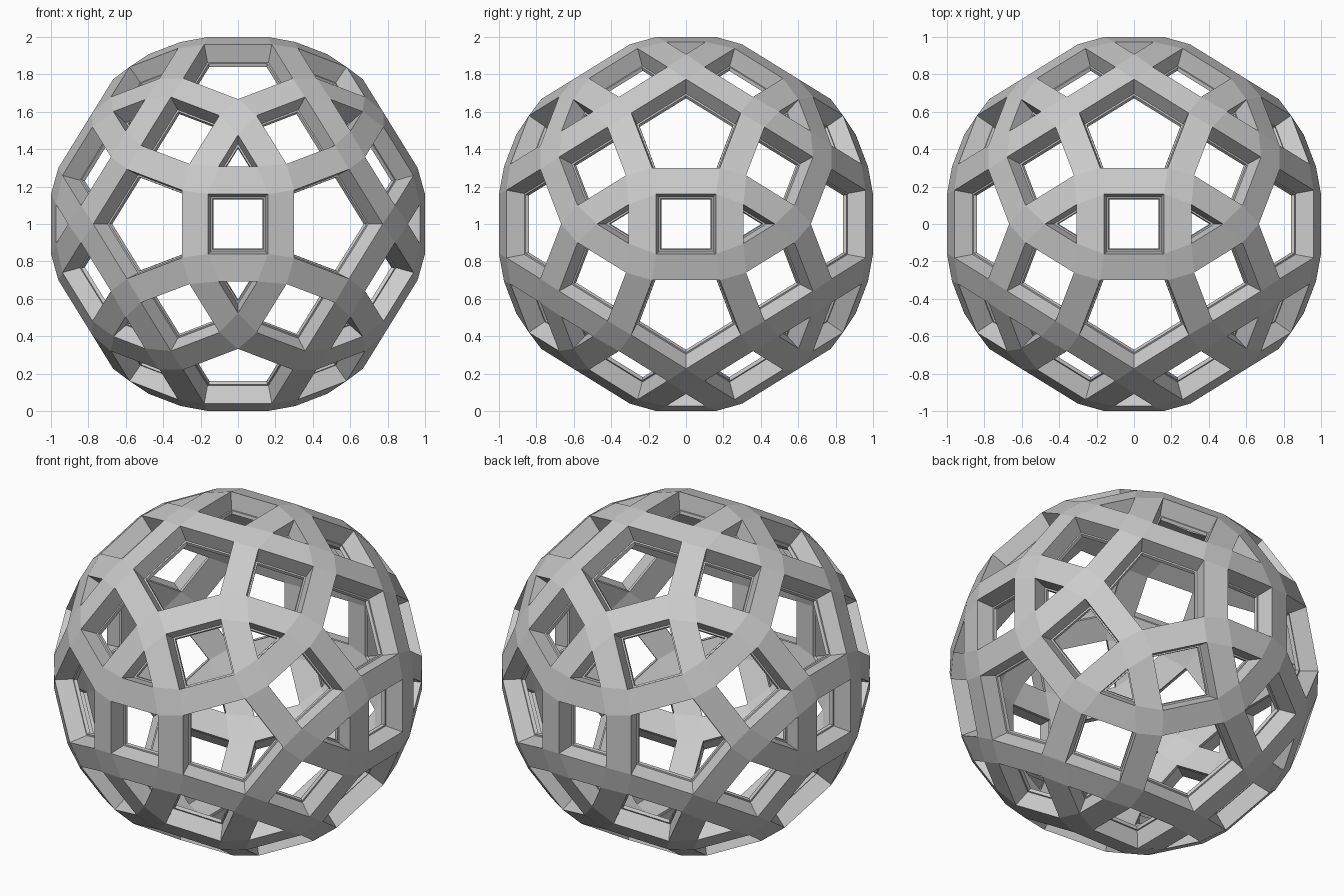
import bpy
import bmesh
from math import sqrt, atan2
from mathutils import Vector

cube = bpy.data.objects.get("Cube")
if cube:
    bpy.data.objects.remove(cube, do_unlink=True)

PHI = (1 + sqrt(5)) / 2
SCALE = 1 / PHI ** 3
BAR = 0.076      # half width of a bar, measured in each face
LIP = 0.086      # wider inset that forms the inner lip of each opening
# Rings from the outside in: (radial scale, inset)
RINGS = [(1.0, BAR), (0.9, BAR), (0.9, LIP), (0.88, LIP)]


def base_solid():
    """Solid of triangles, squares and pentagons, with face planes merged."""
    points = set()
    for seed in ((1, 1, PHI ** 3), (2 * PHI, PHI, PHI ** 2), (PHI ** 2, 0, 2 + PHI)):
        for shift in range(3):
            a, b, c = seed[shift:] + seed[:shift]
            for sx in (-1, 1):
                for sy in (-1, 1):
                    for sz in (-1, 1):
                        points.add((a * sx + 0.0, b * sy + 0.0, c * sz + 0.0))
    bm = bmesh.new()
    for p in sorted(points):
        bm.verts.new(Vector(p) * SCALE)
    bmesh.ops.convex_hull(bm, input=bm.verts[:])
    bmesh.ops.dissolve_limit(bm, angle_limit=0.02, verts=bm.verts[:], edges=bm.edges[:])
    bm.normal_update()
    return bm


def faces_around(v):
    """Faces meeting at a corner, sorted by angle around it."""
    axis = v.co.normalized()
    u = axis.orthogonal().normalized()
    w = axis.cross(u)

    def angle(f):
        d = f.calc_center_median() - v.co
        return atan2(d.dot(w), d.dot(u))
    return sorted(v.link_faces, key=angle)


def build_frame(solid):
    out = bmesh.new()
    corner = {}
    for f in solid.faces:
        centre = f.calc_center_median()
        e = f.edges[0]
        apothem = ((e.verts[0].co + e.verts[1].co) / 2 - centre).length
        for level, (scale, inset) in enumerate(RINGS):
            for v in f.verts:
                p = centre + (v.co - centre) * (1 - inset / apothem)
                corner[f, v, level] = out.verts.new(p * scale)

    # Walls and lips of the openings
    for f in solid.faces:
        for loop in f.loops:
            a, b = loop.vert, loop.link_loop_next.vert
            for k in range(len(RINGS) - 1):
                out.faces.new((corner[f, a, k], corner[f, b, k],
                               corner[f, b, k + 1], corner[f, a, k + 1]))

    # Bars and corner facets of the outer and inner shells
    for level in (0, len(RINGS) - 1):
        for e in solid.edges:
            f, g = e.link_faces
            a, b = e.verts
            out.faces.new((corner[f, a, level], corner[f, b, level],
                           corner[g, b, level], corner[g, a, level]))
        for v in solid.verts:
            out.faces.new([corner[f, v, level] for f in faces_around(v)])
    bmesh.ops.recalc_face_normals(out, faces=out.faces[:])
    return out


grey = bpy.data.materials.new("grey")
grey.use_nodes = True
colour = (0.6, 0.6, 0.6, 1)
grey.diffuse_color = colour
grey.node_tree.nodes["Principled BSDF"].inputs["Base Color"].default_value = colour

solid = base_solid()
frame = build_frame(solid)
mesh = bpy.data.meshes.new("lattice_ball")
frame.to_mesh(mesh)
solid.free()
frame.free()
mesh.materials.append(grey)
ball = bpy.data.objects.new("lattice_ball", mesh)
bpy.context.collection.objects.link(ball)
ball.location.z = 1
